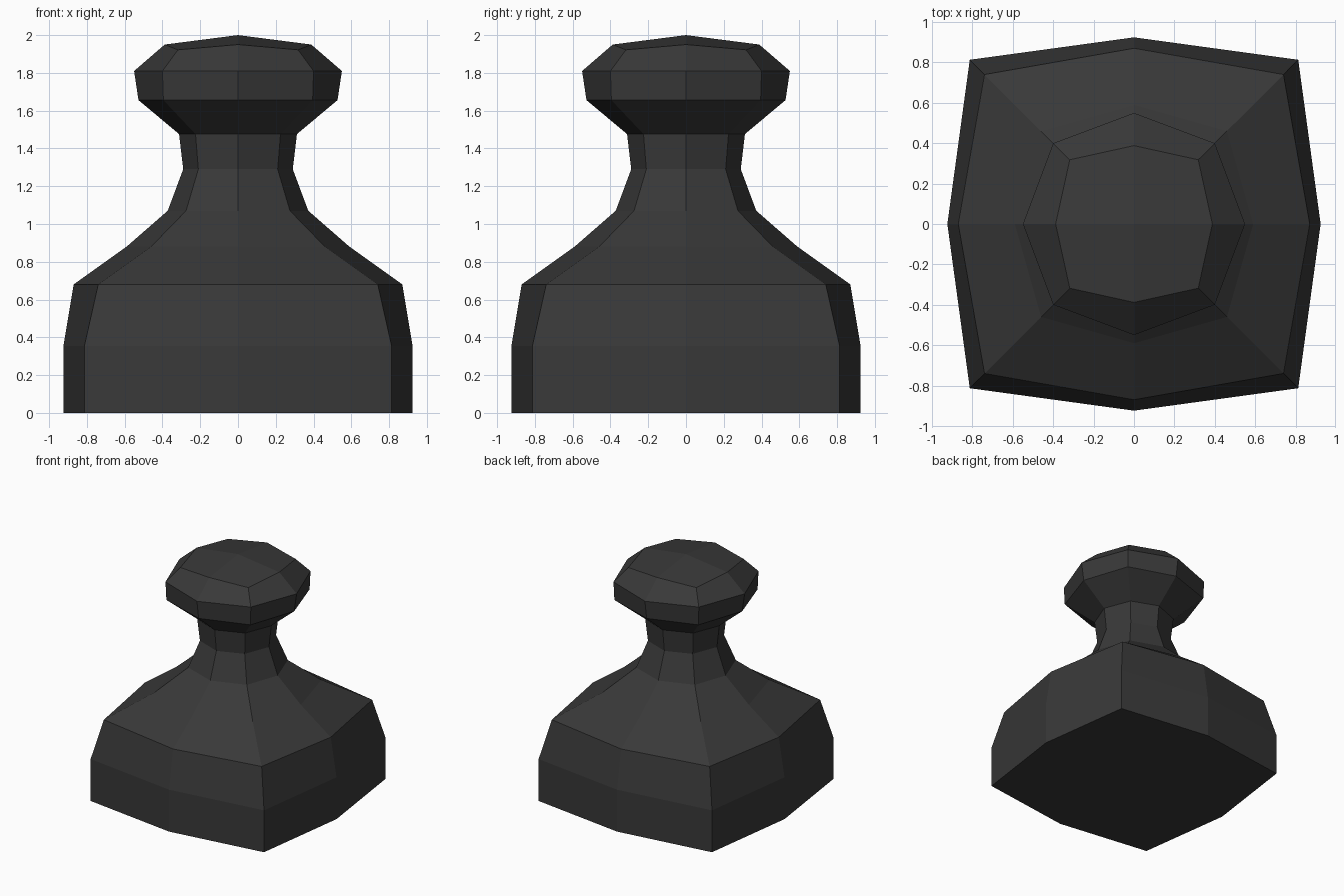
import bpy, bmesh

if "Cube" in bpy.data.objects:
    bpy.data.objects.remove(bpy.data.objects["Cube"])

# Rings: (height, reach along the axes, x/y offset of the diagonal corners)
RINGS = [
    (0.00, 0.924, 0.813), (0.355, 0.924, 0.813), (0.68, 0.87, 0.74),
    (0.88, 0.59, 0.46), (1.07, 0.372, 0.275), (1.29, 0.29, 0.21),
    (1.476, 0.312, 0.225), (1.656, 0.527, 0.395), (1.81, 0.55, 0.40),
    (1.95, 0.388, 0.318),
]
DIRS = [(1, 0), (1, 1), (0, 1), (-1, 1), (-1, 0), (-1, -1), (0, -1), (1, -1)]

bm = bmesh.new()


def ring(z, axis, corner, corner_drop=0.0):
    verts = []
    for i, (x, y) in enumerate(DIRS):
        r = corner if i % 2 else axis
        verts.append(bm.verts.new((x * r, y * r, z - corner_drop * (i % 2))))
    return verts


# Body: base, neck and head as stacked eight-sided rings
loops = [ring(*r, corner_drop=0.028 if r is RINGS[-1] else 0.0) for r in RINGS]
for low, high in zip(loops, loops[1:]):
    for i in range(8):
        j = (i + 1) % 8
        bm.faces.new((low[i], low[j], high[j], high[i]))

# Flat underside and four-quad domed top
bm.faces.new(loops[0][::-1])
apex = bm.verts.new((0, 0, 2.0))
top = loops[-1]
for i in range(0, 8, 2):
    bm.faces.new((top[i], top[i + 1], top[(i + 2) % 8], apex))

bmesh.ops.recalc_face_normals(bm, faces=bm.faces[:])
mesh = bpy.data.meshes.new("pawn_body")
bm.to_mesh(mesh)
bm.free()
pawn = bpy.data.objects.new("pawn_body", mesh)
bpy.context.collection.objects.link(pawn)

# Dark finish
dark = bpy.data.materials.new("dark_finish")
dark.diffuse_color = (0.04, 0.04, 0.04, 1)
dark.use_nodes = True
dark.node_tree.nodes["Principled BSDF"].inputs["Base Color"].default_value = dark.diffuse_color
mesh.materials.append(dark)
